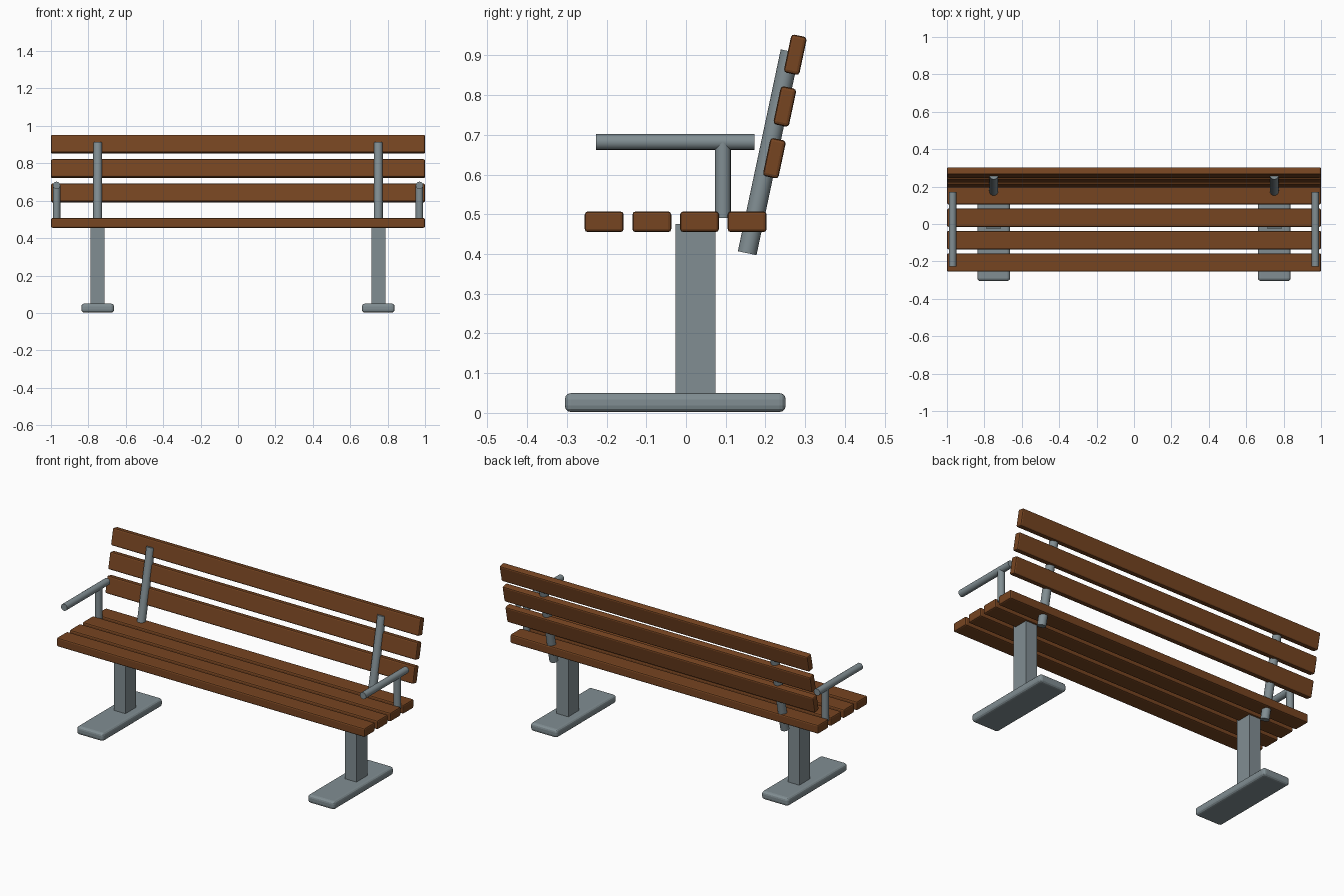
import bpy, math
from mathutils import Vector

if "Cube" in bpy.data.objects:
    bpy.data.objects.remove(bpy.data.objects["Cube"])

def material(name, color):
    m = bpy.data.materials.new(name)
    m.diffuse_color = (*color, 1)
    m.use_nodes = True
    m.node_tree.nodes["Principled BSDF"].inputs["Base Color"].default_value = m.diffuse_color
    return m

wood = material("brown wood", (0.18, 0.058, 0.015))
metal = material("grey metal", (0.22, 0.27, 0.29))

def box(name, loc, size, mat, bevel=0, tilt=0, segments=2):
    bpy.ops.mesh.primitive_cube_add(size=1, location=loc)
    o = bpy.context.object
    o.name = name
    o.scale = size
    bpy.ops.object.transform_apply(location=False, rotation=False, scale=True)
    o.rotation_euler.x = tilt
    o.data.materials.append(mat)
    if bevel:
        b = o.modifiers.new("bevel", 'BEVEL')
        b.width, b.segments = bevel, segments
    return o

def rod(name, a, b, radius, mat):
    a, b = Vector(a), Vector(b)
    bpy.ops.mesh.primitive_cylinder_add(vertices=16, radius=radius,
                                        depth=(b - a).length, location=(a + b) / 2)
    o = bpy.context.object
    o.name = name
    o.rotation_euler = (b - a).to_track_quat('Z', 'Y').to_euler()
    o.data.materials.append(mat)
    bpy.ops.object.shade_smooth_by_angle(angle=math.radians(40))
    return o

# Seat planks
for i in range(4):
    box(f"seat_slat_{i + 1}", (0, -0.206 + 0.12 * i, 0.481), (2, 0.098, 0.052), wood, 0.008)

# Leaning back planks
for i in range(3):
    box(f"back_slat_{i + 1}", (0, 0.2225 + 0.0263 * i, 0.641 + 0.1303 * i),
        (2, 0.04, 0.098), wood, 0.008, tilt=-math.radians(12))

for side, s in (("left", -1), ("right", 1)):
    # Pedestal legs and feet
    box(f"{side}_foot", (s * 0.75, -0.027, 0.026), (0.175, 0.556, 0.048), metal, 0.016, segments=3)
    box(f"{side}_leg", (s * 0.75, 0.024, 0.255), (0.075, 0.1, 0.44), metal)
    # Back support
    rod(f"{side}_back_support", (s * 0.75, 0.154, 0.402), (s * 0.75, 0.262, 0.91), 0.024, metal)
    # Armrest and its post
    rod(f"{side}_armrest", (s * 0.97, -0.227, 0.682), (s * 0.97, 0.172, 0.682), 0.02, metal)
    rod(f"{side}_armrest_post", (s * 0.97, 0.093, 0.49), (s * 0.97, 0.093, 0.682), 0.02, metal)
